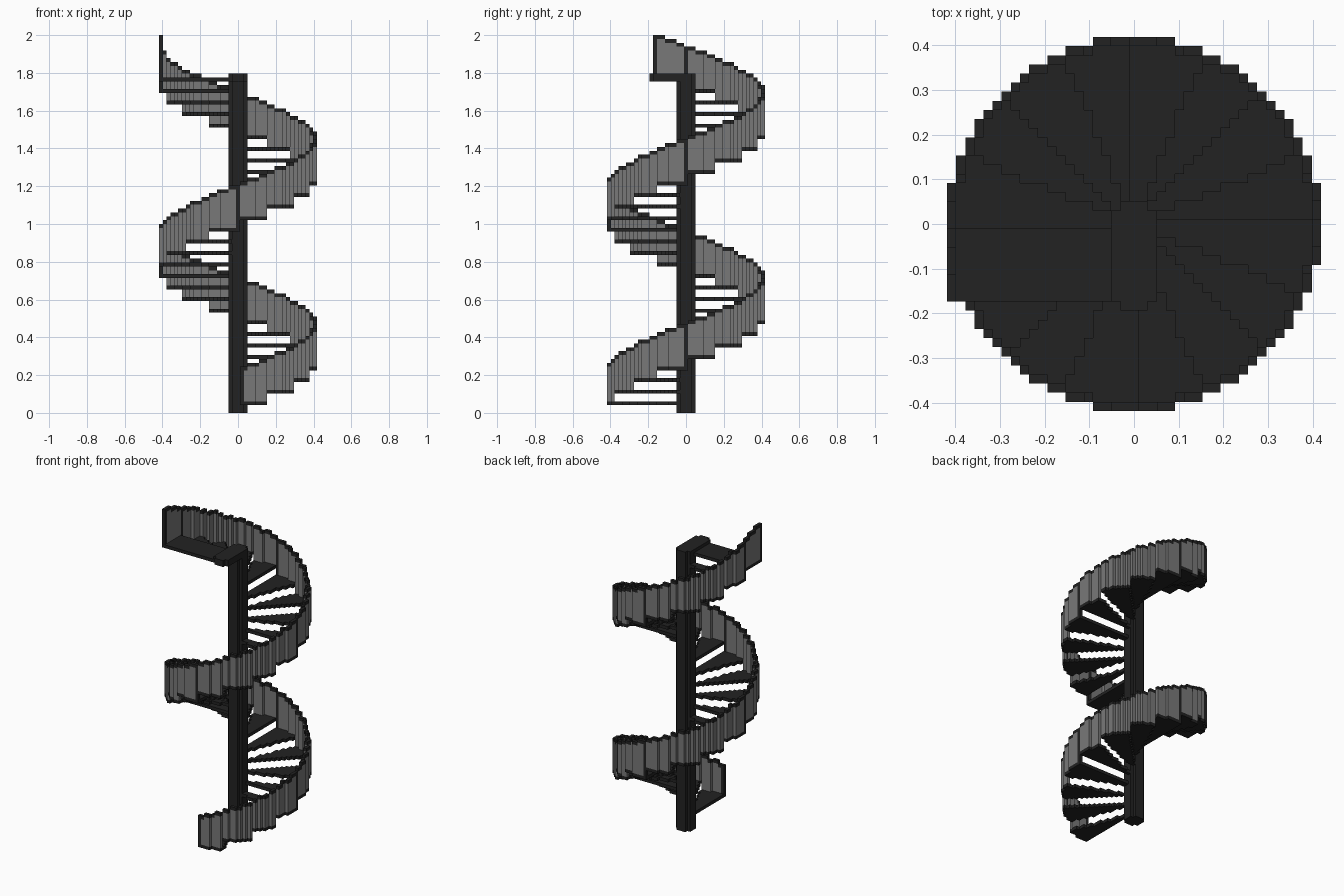
import bpy, bmesh, math

if "Cube" in bpy.data.objects:
    bpy.data.objects.remove(bpy.data.objects["Cube"], do_unlink=True)

U = 2 / 98            # size of one block
RISE, STEPS = 3, 28   # blocks per step, wedge steps below the landing
STEP_ANGLE = 22.5
BASE = 2              # height of the first tread in blocks


def material(name, value):
    m = bpy.data.materials.new(name)
    m.use_nodes = True
    col = (value, value, value, 1)
    m.diffuse_color = col
    bsdf = next(n for n in m.node_tree.nodes if n.type == 'BSDF_PRINCIPLED')
    bsdf.inputs["Base Color"].default_value = col
    return m


DARK = material("dark iron", 0.016)
GREY = material("grey panel", 0.19)


def build(name, prisms, mat):
    """Make one object from (cells, z0, z1) prisms on the block grid."""
    mesh = bpy.data.meshes.new(name)
    out = bmesh.new()
    for cells, z0, z1 in prisms:
        verts, faces = {}, []
        for i, j in cells:
            quad = []
            for dx, dy in ((-.5, -.5), (-.5, .5), (.5, .5), (.5, -.5)):
                key = (i + dx, j + dy)
                if key not in verts:
                    verts[key] = out.verts.new((key[0] * U, key[1] * U, z0 * U))
                quad.append(verts[key])
            faces.append(out.faces.new(quad))
        ext = bmesh.ops.extrude_face_region(out, geom=faces, use_keep_orig=True)
        tops = [v for v in ext["geom"] if isinstance(v, bmesh.types.BMVert)]
        bmesh.ops.translate(out, verts=tops, vec=(0, 0, (z1 - z0) * U))
    bmesh.ops.recalc_face_normals(out, faces=out.faces)
    bmesh.ops.dissolve_limit(out, angle_limit=0.01, verts=out.verts, edges=out.edges)
    out.to_mesh(mesh)
    out.free()
    mesh.materials.append(mat)
    obj = bpy.data.objects.new(name, mesh)
    bpy.context.collection.objects.link(obj)
    return obj


def turn(i, j):
    """Angle in degrees from the front, anticlockwise, in (0, 360]."""
    a = round(math.degrees(math.atan2(j, i)) + 90, 4) % 360
    return a if a > 0 else 360.0


def in_disc(i, j):
    return i * i + j * j <= 20.5 ** 2


# Plan of the stair: round disc, its rim, and the octagonal column
disc = [(i, j) for i in range(-20, 21) for j in range(-20, 21) if in_disc(i, j)]
rim = [(i, j) for i, j in disc
       if not all(in_disc(i + a, j + b) for a, b in ((1, 0), (-1, 0), (0, 1), (0, -1)))]
column = [(i, j) for i in range(-2, 3) for j in range(-2, 3) if abs(i) + abs(j) < 4]
cap = [(i, j) for i in range(-2, 3) for j in range(-9, 3)
       if not (abs(i) == 2 and j in (-9, 2))]
landing = [(i, j) for i in range(-20, -2) for j in range(-8, 0)]

build("column", [(column, 0, 88)], DARK)
build("column_cap", [(cap, 86, 88)], DARK)
build("landing", [(landing, BASE + RISE * STEPS, BASE + RISE * STEPS + 1)], DARK)

# Wedge treads
wedges = {}
for c in disc:
    if c not in column:
        wedges.setdefault(math.ceil(turn(*c) / STEP_ANGLE) - 1, []).append(c)
for k in range(STEPS):
    z = BASE + RISE * k
    build(f"tread_{k + 1:02d}", [(wedges[k % 16], z, z + 1)], DARK)

# Railing cells as (cell, total angle, step number)
rail = []
for c in rim:
    for lap in (0, 360):
        a = turn(*c) + lap
        k = math.ceil(a / STEP_ANGLE) - 1
        if k < STEPS:
            rail.append((c, a, k))
rail += [((-20, j), turn(-20, j) + 360, STEPS) for j in range(-8, 0)]

# Grey panels, dark handrail, and dark posts at the quarter turns and ends
panels, handrail, posts = {}, {}, []
for c, a, k in rail:
    low = BASE + RISE * k + 1
    top = 11 + math.ceil(round(a * 48 / 360, 4))
    handrail.setdefault(top, []).append(c)
    is_end = (c == (1, -20) and a < 360) or c == (-20, -8)
    if 0 in c or is_end:
        posts.append(([c], low, top - 1))
    else:
        panels.setdefault((low, top - 1), []).append(c)
build("railing_panels", [(cells, lo, hi) for (lo, hi), cells in panels.items()], GREY)
build("handrail", [(cells, t - 1, t) for t, cells in handrail.items()], DARK)
build("railing_posts", posts, DARK)
